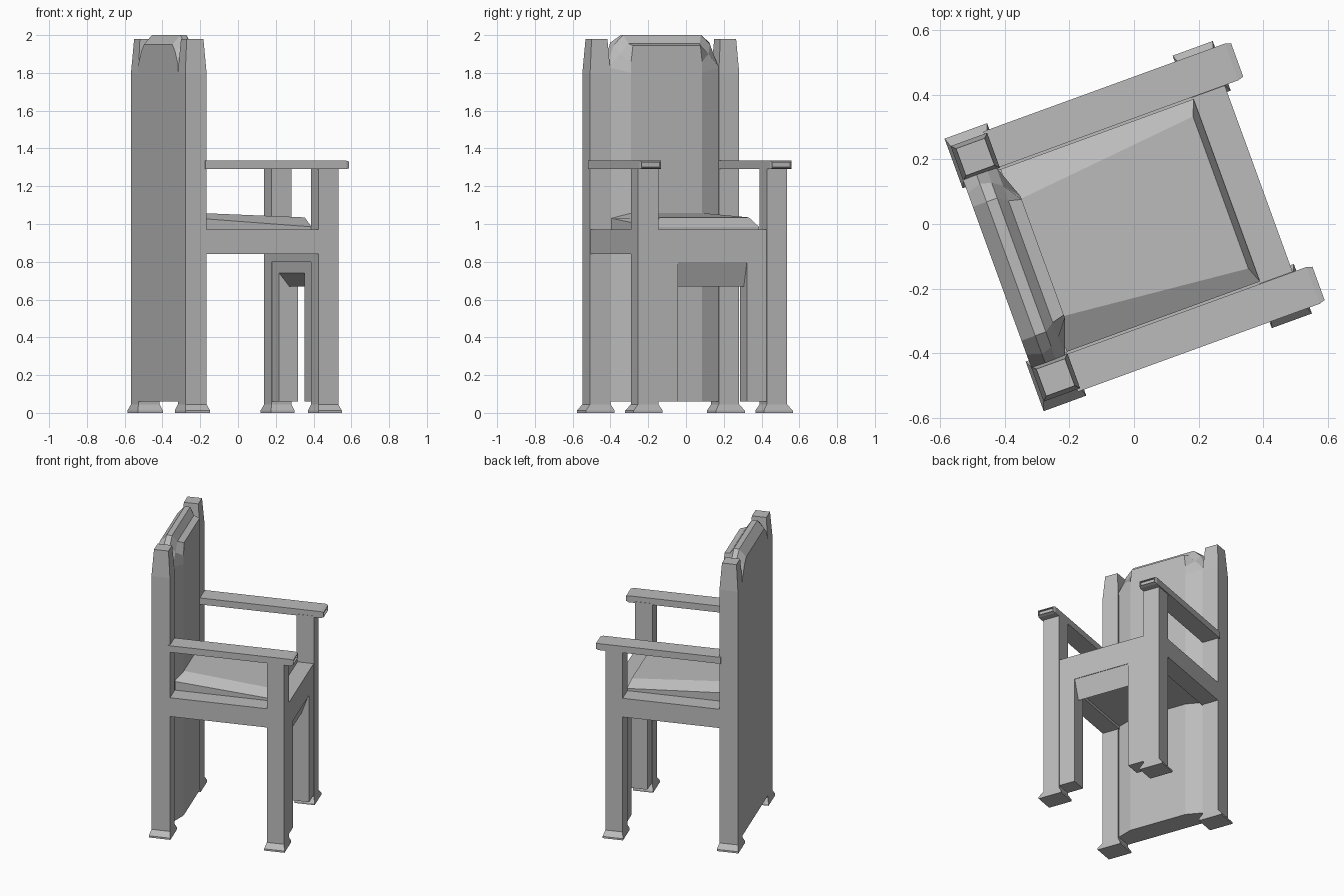
import bpy, bmesh, math
from mathutils import Matrix

if "Cube" in bpy.data.objects:
    bpy.data.objects.remove(bpy.data.objects["Cube"], do_unlink=True)

grey = bpy.data.materials.new("stone_grey")
grey.use_nodes = True
COLOR = (0.5, 0.5, 0.5, 1)
grey.diffuse_color = COLOR
grey.node_tree.nodes["Principled BSDF"].inputs["Base Color"].default_value = COLOR

# The chair is modelled facing local +x, then turned about the vertical axis
TURN = Matrix.Rotation(math.radians(20), 4, "Z")


def finish(name, bm):
    bmesh.ops.recalc_face_normals(bm, faces=bm.faces)
    mesh = bpy.data.meshes.new(name)
    bm.to_mesh(mesh)
    bm.free()
    mesh.materials.append(grey)
    obj = bpy.data.objects.new(name, mesh)
    obj.matrix_world = TURN
    bpy.context.collection.objects.link(obj)
    return obj


def loft(name, rings):
    """Skin a stack of equal-length rings and cap both ends."""
    bm = bmesh.new()
    loops = [[bm.verts.new(p) for p in ring] for ring in rings]
    n = len(loops[0])
    for a, b in zip(loops, loops[1:]):
        for i in range(n):
            j = (i + 1) % n
            bm.faces.new((a[i], a[j], b[j], b[i]))
    bm.faces.new(loops[0])
    bm.faces.new(loops[-1])
    return finish(name, bm)


def rect(x0, x1, y0, y1, z):
    return [(x0, y0, z), (x1, y0, z), (x1, y1, z), (x0, y1, z)]


def box(name, x0, x1, y0, y1, z0, z1):
    return loft(name, [rect(x0, x1, y0, y1, z0), rect(x0, x1, y0, y1, z1)])


def side_rect(s, x0, x1, inner, outer, z):
    return rect(x0, x1, *sorted((s * inner, s * outer)), z)


def post(name, s, x0, x1, top, taper):
    """Square post with a flared foot and an optional tapered head."""
    rings = [side_rect(s, x0 - .01, x1 + .01, .285, .448, 0),
             side_rect(s, x0 - .01, x1 + .01, .285, .448, .012),
             side_rect(s, x0, x1, .305, .42, .045)]
    if taper:
        rings.append(side_rect(s, x0, x1, .305, .42, 1.8))
        rings.append(side_rect(s, x0 + .013, x1 - .013, .318, .407, top))
    else:
        rings.append(side_rect(s, x0, x1, .305, .42, top))
    loft(name, rings)


def arm(name, s):
    """Armrest with a stepped, recessed end cap."""
    bm = bmesh.new()
    lo, hi = [[bm.verts.new(p) for p in side_rect(s, -.34, .455, .307, .428, z)]
              for z in (1.29, 1.335)]
    bm.faces.new(lo)
    bm.faces.new(hi)
    for i in range(4):
        j = (i + 1) % 4
        bm.faces.new((lo[i], lo[j], hi[j], hi[i]))
    bmesh.ops.recalc_face_normals(bm, faces=bm.faces)
    end = max(bm.faces, key=lambda f: f.calc_center_median().x)
    bmesh.ops.inset_individual(bm, faces=[end], thickness=.008, depth=.018)
    bmesh.ops.inset_individual(bm, faces=[end], thickness=.005, depth=0)
    bmesh.ops.inset_individual(bm, faces=[end], thickness=.002, depth=-.012)
    finish(name, bm)


# Posts, arms and side rails, mirrored
for s, side in ((1, "left"), (-1, "right")):
    post(side + "_back_post", s, -.45, -.33, 1.98, True)
    post(side + "_front_leg", s, .3, .412, 1.3, False)
    arm(side + "_armrest", s)
    loft(side + "_side_rail", [side_rect(s, -.34, .31, .3, .418, z) for z in (.84, .97)])
    loft(side + "_leg_plate", [side_rect(s, .303, .41, .195, .31, z) for z in (.06, .85)])

# Front rail with a wedge-shaped lower edge
box("front_rail", .3, .41, -.31, .31, .8, .97)
wedge = [(.41, .81), (.36, .67), (.303, .74), (.303, .85), (.41, .85)]
loft("front_wedge", [[(x, y, z) for x, z in wedge] for y in (-.2, .2)])

# Seat board and sloping cushion
box("seat_board", -.34, .305, -.305, .305, .86, .965)
loft("seat_cushion", [
    rect(-.33, .305, -.3, .3, .96),
    [(-.33, -.3, 1.03), (.305, -.3, .985), (.305, .3, .985), (-.33, .3, 1.03)],
    [(-.33, -.19, 1.06), (.285, -.25, 1.035), (.285, .25, 1.035), (-.33, .19, 1.06)]])


# Back panel with a crested top and raised front
def back_ring(x, w, shoulder, m, mid, t, top):
    half = [(w, .06), (w, shoulder), (m, mid), (t, top)]
    outline = half + [(-y, z) for y, z in reversed(half)]
    return [(x, y, z) for y, z in outline]


loft("back_panel", [
    back_ring(-.45, .31, 1.84, .265, 1.91, .22, 1.95),
    back_ring(-.405, .31, 1.86, .28, 1.96, .22, 2.0),
    back_ring(-.37, .31, 1.85, .27, 1.95, .22, 2.0),
    back_ring(-.34, .31, 1.83, .25, 1.9, .2, 1.955),
    back_ring(-.3, .2, 1.8, .2, 1.86, .19, 1.945)])
